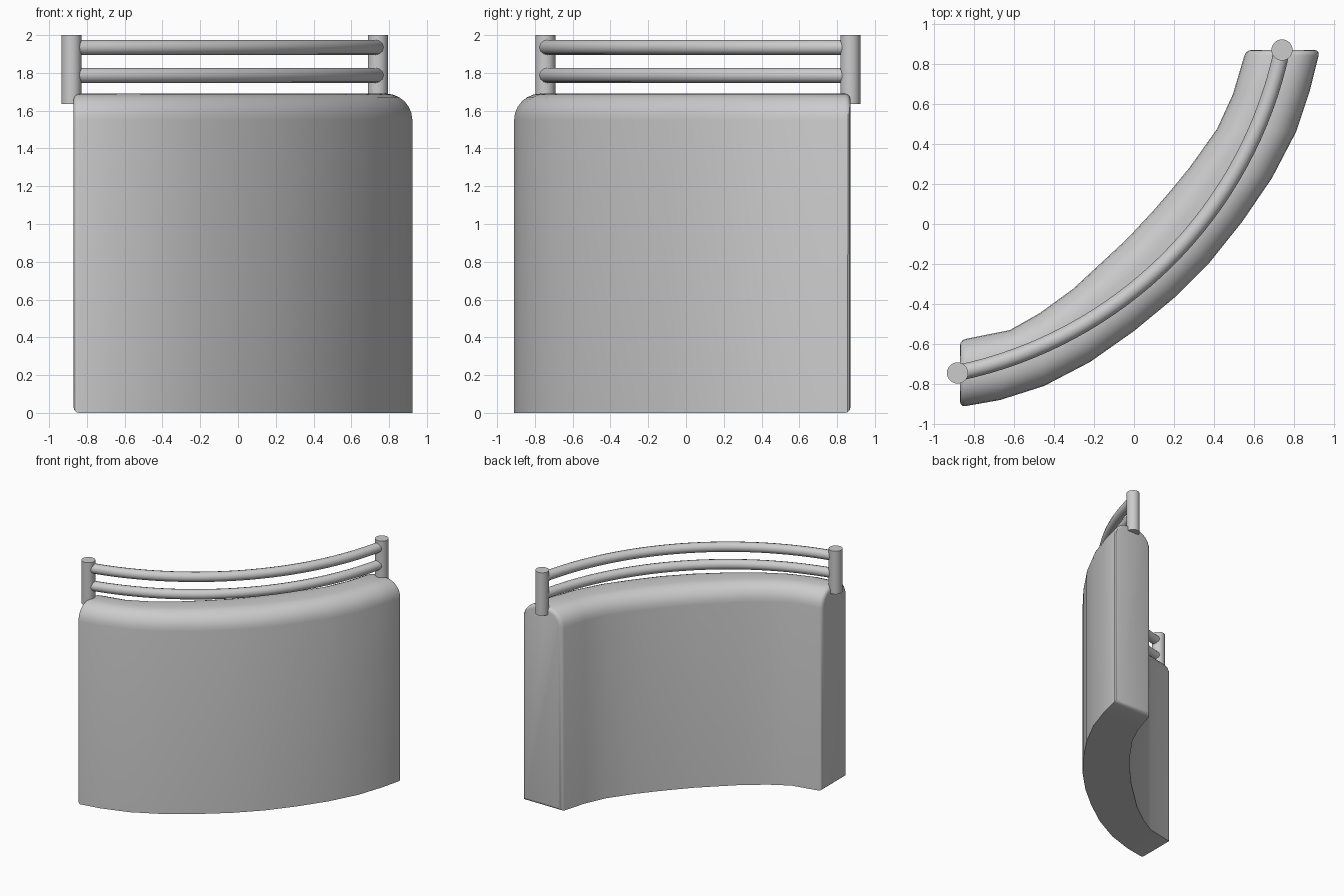
import bpy, bmesh, math
from mathutils import Vector

if "Cube" in bpy.data.objects:
    bpy.data.objects.remove(bpy.data.objects["Cube"])

# Plan outlines of the curved wall: concave (inner) and convex (outer) side
INNER = [(-.87, -.58), (-.62, -.53), (-.47, -.445), (-.305, -.325), (-.17, -.2), (-.035, -.075),
         (.1, .07), (.19, .175), (.28, .285), (.415, .475), (.495, .65), (.56, .87)]
OUTER = [(-.87, -.915), (-.67, -.88), (-.45, -.81), (-.22, -.69), (0, -.535), (.2, -.37),
         (.38, -.19), (.54, .01), (.69, .23), (.81, .46), (.88, .67), (.93, .87)]
TOP, ROUND, STEPS = 1.69, .14, 6


def smooth(ob):
    bpy.ops.object.select_all(action='DESELECT')
    ob.select_set(True)
    bpy.context.view_layer.objects.active = ob
    bpy.ops.object.shade_smooth_by_angle(angle=math.radians(35))


def section(inner, outer):
    """Upright wall slice with a rounded top, from inner foot to outer foot."""
    a, b = Vector(inner), Vector(outer)
    d = (b - a).normalized()
    half = [(0, 0)]
    for i in range(STEPS + 1):
        t = math.pi / 2 * i / STEPS
        half.append((ROUND * (1 - math.cos(t)), TOP - ROUND + ROUND * math.sin(t)))
    left = [(*(a + d * s), z) for s, z in half]
    right = [(*(b - d * s), z) for s, z in reversed(half)]
    return left + right


# Wall: slices lofted along the plan, end edges softened
bm = bmesh.new()
rings = [[bm.verts.new(p) for p in section(i, o)] for i, o in zip(INNER, OUTER)]
n = len(rings[0])
for r, s in zip(rings, rings[1:]):
    for k in range(n):
        bm.faces.new((r[k], r[(k + 1) % n], s[(k + 1) % n], s[k]))
caps = [bm.faces.new(rings[0]), bm.faces.new(rings[-1])]
bmesh.ops.recalc_face_normals(bm, faces=bm.faces)
bmesh.ops.bevel(bm, geom=[e for f in caps for e in f.edges], offset=.028,
                offset_type='OFFSET', segments=3, profile=.5, affect='EDGES', clamp_overlap=True)
bmesh.ops.recalc_face_normals(bm, faces=bm.faces)
me = bpy.data.meshes.new("curved_wall")
bm.to_mesh(me)
bm.free()
wall = bpy.data.objects.new("curved_wall", me)
bpy.context.collection.objects.link(wall)
smooth(wall)

# Posts at both ends
POSTS = [Vector((-.882, -.745)), Vector((.74, .87))]
for name, p in zip(("left_post", "right_post"), POSTS):
    bpy.ops.mesh.primitive_cylinder_add(vertices=32, radius=.053, depth=.365,
                                        location=(p.x, p.y, 1.8175))
    bpy.context.object.name = name
    smooth(bpy.context.object)

# Handrails: circular arcs bowing from post to post
chord = POSTS[1] - POSTS[0]
mid, along = (POSTS[0] + POSTS[1]) / 2, chord.normalized()
out = Vector((along.y, -along.x))
sag, h = .34, chord.length / 2
radius = (h * h + sag * sag) / (2 * sag)
sweep = math.asin(h / radius)
for name, z in (("upper_rail", 1.935), ("lower_rail", 1.787)):
    cu = bpy.data.curves.new(name, 'CURVE')
    cu.dimensions = '3D'
    cu.bevel_depth, cu.bevel_resolution, cu.use_fill_caps = .04, 4, True
    sp = cu.splines.new('POLY')
    count = 33
    sp.points.add(count - 1)
    for i in range(count):
        t = sweep * (2 * i / (count - 1) - 1)
        p = mid + along * radius * math.sin(t) + out * (radius * math.cos(t) - radius + sag)
        sp.points[i].co = (p.x, p.y, z, 1)
    sp.use_smooth = True
    bpy.context.collection.objects.link(bpy.data.objects.new(name, cu))
